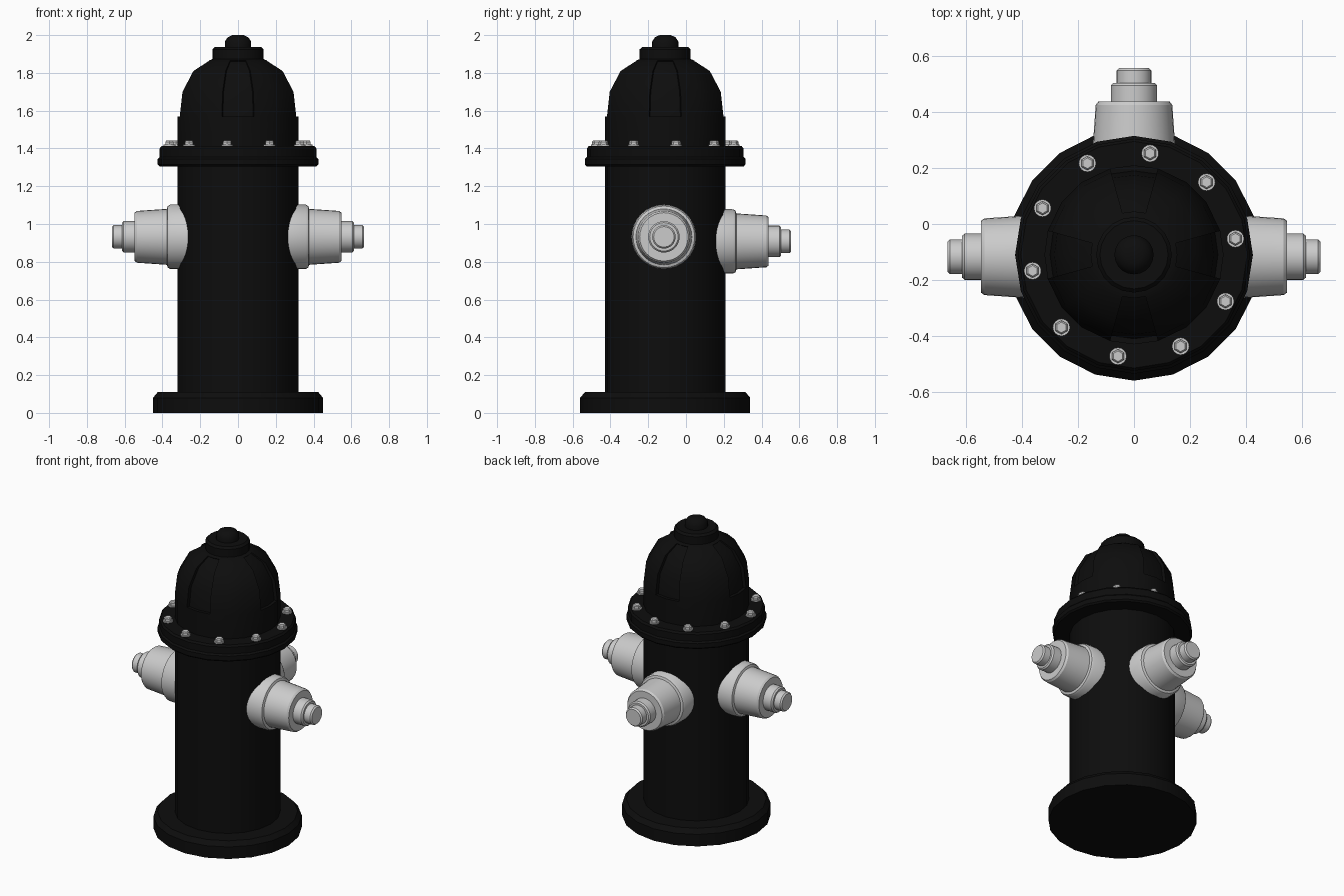
import bpy, bmesh
from math import sin, cos, pi, radians
from mathutils import Matrix, Vector

cube = bpy.data.objects.get("Cube")
if cube:
    bpy.data.objects.remove(cube, do_unlink=True)

AXIS = Vector((0, -0.11, 0))


def material(name, value):
    m = bpy.data.materials.new(name)
    m.use_nodes = True
    color = (value, value, value, 1)
    m.diffuse_color = color
    m.node_tree.nodes["Principled BSDF"].inputs["Base Color"].default_value = color
    return m


black = material("black paint", 0.004)
silver = material("light grey metal", 0.6)


def grid_object(name, rings, mat, matrix, smooth=35):
    """Skin a list of closed rings of points into one mesh."""
    bm = bmesh.new()
    rows = [[bm.verts.new(p) for p in ring] for ring in rings]
    for a, b in zip(rows, rows[1:]):
        for i in range(len(a)):
            j = (i + 1) % len(a)
            bm.faces.new((a[i], a[j], b[j], b[i]))
    bmesh.ops.remove_doubles(bm, verts=bm.verts, dist=1e-5)
    bmesh.ops.recalc_face_normals(bm, faces=bm.faces)
    mesh = bpy.data.meshes.new(name)
    bm.to_mesh(mesh)
    bm.free()
    mesh.materials.append(mat)
    obj = bpy.data.objects.new(name, mesh)
    bpy.context.collection.objects.link(obj)
    obj.matrix_world = matrix
    bpy.ops.object.select_all(action="DESELECT")
    obj.select_set(True)
    bpy.context.view_layer.objects.active = obj
    bpy.ops.object.shade_smooth_by_angle(angle=radians(smooth))
    return obj


def lathe(name, profile, sides, mat, matrix, smooth=35):
    """Revolve (radius, height) points about local z."""
    profile = [(0, profile[0][1])] + profile + [(0, profile[-1][1])]
    turns = [2 * pi * i / sides for i in range(sides)]
    rings = [[(r * cos(t), r * sin(t), z) for t in turns] for r, z in profile]
    return grid_object(name, rings, mat, matrix, smooth)


centre = Matrix.Translation(AXIS)

# Foot, barrel and bolted flange
lathe("base_plate", [(0.45, 0), (0.45, 0.08), (0.425, 0.11)], 20, black, centre)
lathe("barrel", [(0.32, 0.1), (0.32, 1.4)], 20, black, centre)
lathe("lower_flange", [(0.415, 1.305), (0.425, 1.315), (0.425, 1.345), (0.415, 1.355)],
      20, black, centre)
lathe("upper_flange", [(0.415, 1.35), (0.415, 1.4), (0.405, 1.412)], 20, black, centre)

# Bonnet with four recessed panels: (outer radius, panel depth, height)
PANEL = 15.5
columns = []
for q in range(4):
    for offset, inner in ((-PANEL, 0), (-PANEL, 1), (0, 1), (PANEL, 1), (PANEL, 0),
                          (36, 0), (54, 0)):
        columns.append((radians(q * 90 + offset), inner))
bonnet = [(0, 0, 1.4), (0.32, 0, 1.4), (0.32, 0, 1.57), (0.32, 0.02, 1.57),
          (0.305, 0.02, 1.7), (0.245, 0.02, 1.81), (0.165, 0.015, 1.86),
          (0.155, 0, 1.865), (0.13, 0, 1.875), (0, 0, 1.875)]
rings = [[((r - d * k) * cos(t), (r - d * k) * sin(t), z) for t, k in columns]
         for r, d, z in bonnet]
grid_object("bonnet", rings, black, centre, 30)

# Crown and operating knob
lathe("crown_ring", [(0.135, 1.865), (0.135, 1.925), (0.122, 1.938)], 20, black, centre)
lathe("top_knob", [(0.07, 1.93), (0.07, 1.965), (0.055, 1.988), (0.03, 2.0)],
      20, black, centre, 50)

# Ring of hex bolts on washers
for i in range(10):
    t = radians(9 + 36 * i)
    spot = Matrix.Translation(AXIS + Vector((0.367 * cos(t), 0.367 * sin(t), 1.41)))
    lathe(f"washer_{i + 1}", [(0.031, 0), (0.031, 0.01)], 16, silver, spot)
    lathe(f"hex_bolt_{i + 1}", [(0.025, 0.005), (0.025, 0.025), (0.019, 0.032)],
          6, silver, spot @ Matrix.Rotation(radians(30), 4, "Z"), 20)

# Three hose outlets, drawn outward from the barrel axis
outlet = [(0.172, 0.2), (0.17, 0.36), (0.163, 0.372), (0.148, 0.377), (0.137, 0.535),
          (0.128, 0.547), (0.083, 0.547), (0.083, 0.605), (0.075, 0.614),
          (0.062, 0.614), (0.062, 0.658), (0.054, 0.667)]
for name, angle, spot in (("left_outlet", 0, (0, -0.117, 0.932)),
                          ("right_outlet", 180, (0, -0.117, 0.932)),
                          ("back_outlet", 90, (0, -0.11, 0.908))):
    turn = Matrix.Rotation(radians(angle), 4, "Z") @ Matrix.Rotation(pi / 2, 4, "Y")
    lathe(name, outlet, 32, silver, Matrix.Translation(spot) @ turn, 30)
